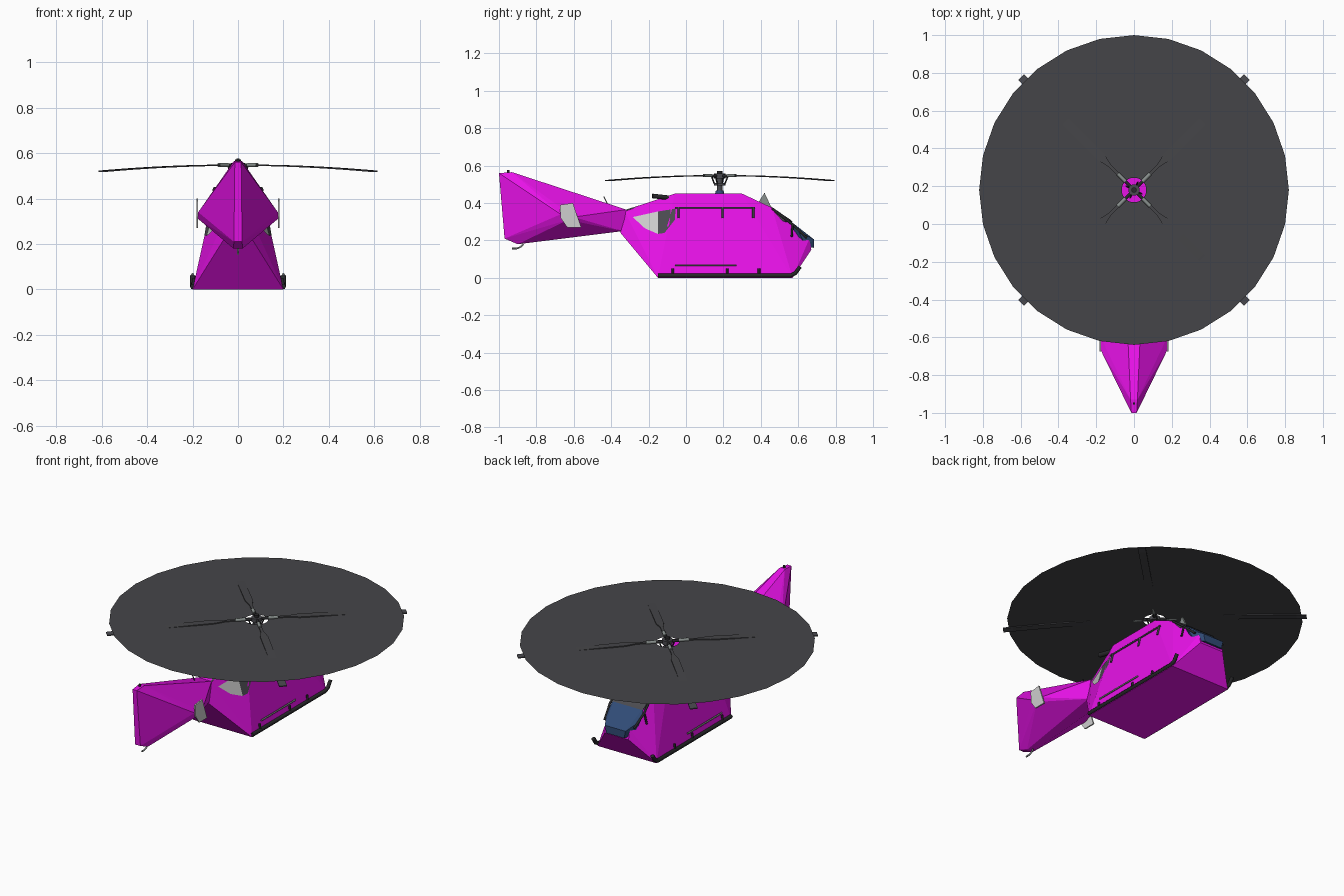
import bpy, bmesh
from math import sin, cos, pi, radians
from mathutils import Vector, Matrix
from mathutils.bvhtree import BVHTree

cube = bpy.data.objects.get("Cube")
if cube:
    bpy.data.objects.remove(cube)


def material(name, rgb):
    m = bpy.data.materials.new(name)
    m.use_nodes = True
    m.diffuse_color = (*rgb, 1)
    m.node_tree.nodes["Principled BSDF"].inputs["Base Color"].default_value = (*rgb, 1)
    return m


MAGENTA = material("magenta", (0.8, 0.006, 0.8))
ROTOR = material("rotor_charcoal", (0.06, 0.06, 0.066))
BLACK = material("black", (0.02, 0.02, 0.022))
DARK = material("dark_grey", (0.07, 0.07, 0.08))
GREY = material("grey", (0.25, 0.28, 0.27))
LIGHT = material("light_grey", (0.62, 0.62, 0.62))
BLUE = material("glass_blue", (0.03, 0.07, 0.18))


def finish(name, bm, *mats):
    mesh = bpy.data.meshes.new(name)
    bm.to_mesh(mesh)
    bm.free()
    for m in mats:
        mesh.materials.append(m)
    ob = bpy.data.objects.new(name, mesh)
    bpy.context.collection.objects.link(ob)
    return ob


def hull(name, half, mat):
    """Convex shell from points on one side, mirrored in x."""
    bm = bmesh.new()
    for x, y, z in half:
        for s in (1, -1):
            bm.verts.new((s * x, y, z))
    out = bmesh.ops.convex_hull(bm, input=bm.verts)
    bmesh.ops.delete(bm, geom=[v for v in out["geom_interior"] if isinstance(v, bmesh.types.BMVert)],
                     context="VERTS")
    bmesh.ops.dissolve_limit(bm, angle_limit=radians(1), verts=bm.verts, edges=bm.edges)
    bmesh.ops.recalc_face_normals(bm, faces=bm.faces)
    return finish(name, bm, mat)


def tube(name, pts, r, mat):
    cu = bpy.data.curves.new(name, "CURVE")
    cu.dimensions = "3D"
    cu.bevel_depth = r
    cu.bevel_resolution = 1
    cu.use_fill_caps = True
    sp = cu.splines.new("POLY")
    sp.points.add(len(pts) - 1)
    for p, co in zip(sp.points, pts):
        p.co = (*co, 1)
    cu.materials.append(mat)
    ob = bpy.data.objects.new(name, cu)
    bpy.context.collection.objects.link(ob)
    return ob


def cylinder(name, y, z0, z1, r, mat, r2=None):
    bm = bmesh.new()
    bmesh.ops.create_cone(bm, cap_ends=True, segments=16, radius1=r, radius2=r2 or r, depth=z1 - z0,
                          matrix=Matrix.Translation((0, y, (z0 + z1) / 2)))
    return finish(name, bm, mat)


def slab(name, yz, x, thick, mat):
    """Flat side-view outline given a thickness in x."""
    bm = bmesh.new()
    f = bm.faces.new([bm.verts.new((x - thick / 2, y, z)) for y, z in yz])
    ext = bmesh.ops.extrude_face_region(bm, geom=[f])
    bmesh.ops.translate(bm, vec=(thick, 0, 0),
                        verts=[v for v in ext["geom"] if isinstance(v, bmesh.types.BMVert)])
    bmesh.ops.recalc_face_normals(bm, faces=bm.faces)
    return finish(name, bm, mat)


# Faceted cabin and tail shells
cabin = hull("cabin", [(.2, -.15, 0), (.2, .57, 0), (.1, -.06, .45), (.1, .30, .45),
                       (.1, .46, .375), (.08, .66, .21), (.08, .67, .15),
                       (.035, -.33, .36), (.05, -.35, .24)], MAGENTA)
hull("tail", [(.014, -1, .56), (.018, -.93, .565), (.018, -.97, .21), (.02, -.9, .18),
              (.175, -.67, .34), (.176, -.6, .325), (.175, -.63, .31),
              (.045, -.32, .365), (.045, -.34, .25)], MAGENTA)

# Nose glazing and roof screen
hull("nose_glass", [(.1, .55, .31), (.115, .6, .25), (.07, .685, .205), (.06, .685, .16),
                    (.09, .64, .17), (.09, .6, .2)], BLUE)
hull("upper_screen", [(.09, .45, .385), (.105, .47, .36), (.11, .56, .31), (.1, .57, .3),
                      (.1, .5, .3)], DARK)
slab("wire_cutter", [(.385, .40), (.42, .455), (.455, .38)], 0, .012, GREY)

# Side plates that hug the cabin
bvh = BVHTree.FromObject(cabin, bpy.context.evaluated_depsgraph_get())


def side_x(y, z):
    hit = bvh.ray_cast(Vector((1, y, z)), Vector((-1, 0, 0)))[0]
    return hit.x if hit else 0.05


def plate(name, yz, mat):
    for s, side in ((1, "left"), (-1, "right")):
        bm = bmesh.new()
        ring = [bm.verts.new((s * (side_x(y, z) + .005), y, z)) for y, z in yz]
        bm.faces.new(ring if s > 0 else ring[::-1])
        finish(f"{name}_{side}", bm, mat)


plate("rear_panel", [(-.285, .325), (-.22, .265), (-.15, .235), (-.15, .355)], LIGHT)
plate("rear_vent", [(-.15, .355), (-.15, .235), (-.115, .24), (-.06, .31), (-.055, .37)], DARK)

# Parts repeated on both sides
for s, side in ((1, "left"), (-1, "right")):
    tube(f"skid_{side}", [(s * .2, -.15, .013), (s * .2, .56, .013), (s * .2, .585, .025),
                          (s * .2, .61, .06)], .012, BLACK)
    tube(f"step_bar_{side}", [(s * .2, -.06, .068), (s * .2, .27, .068)], .005, GREY)
    for y in (-.07, .22, .39):
        tube(f"skid_leg_{side}", [(s * .2, y, .01), (s * .195, y, .05)], .007, BLACK)
    x = s * (side_x(.15, .375) + .004)
    tube(f"door_rail_{side}", [(x, -.06, .375), (x, .37, .375)], .005, DARK)
    for y in (-.04, .195, .36):
        tube(f"rail_bracket_{side}", [(x, y, .375), (s * (side_x(y, .32) + .004), y, .32)], .006, DARK)
    tube(f"door_pillar_{side}", [(s * .105, .46, .372), (s * .116, .57, .285), (s * .1, .645, .215)],
         .007, BLACK)
    tube(f"door_post_{side}", [(s * .117, .57, .285), (s * .13, .565, .22)], .006, BLACK)
    tube(f"exhaust_{side}", [(s * .075, -.06, .425), (s * .1, -.18, .438)], .014, BLACK)
    tube(f"cowl_edge_{side}", [(s * .07, -.1, .43), (s * .04, -.32, .362)], .004, GREY)
    slab(f"tail_end_plate_{side}", [(-.675, .39), (-.605, .4), (-.56, .27), (-.635, .27), (-.67, .32)],
         s * .179, .008, LIGHT)

# Tail guard, antenna and beacon
tube("tail_guard", [(0, -.87, .18), (0, -.885, .165), (0, -.905, .157), (0, -.93, .157)], .005, GREY)
tube("antenna", [(0, -.44, .435), (0, -.42, .395)], .003, BLACK)
tube("tail_beacon", [(0, -.95, .56), (0, -.95, .577)], .007, BLACK)

# Rotor mast and hub
HUB_Y = 0.18
cylinder("mast_base", HUB_Y, .445, .468, .026, BLUE, .02)
cylinder("mast", HUB_Y, .46, .55, .014, DARK)
cylinder("swash_plate", HUB_Y, .495, .507, .03, DARK)
cylinder("hub", HUB_Y, .532, .557, .03, DARK)
cylinder("hub_cap", HUB_Y, .557, .572, .014, BLACK)

# Rotor sweep disc with an open centre
bm = bmesh.new()
N = 28
rings = [[bm.verts.new((r * sin(2 * pi * i / N), HUB_Y + r * cos(2 * pi * i / N), .54))
          for i in range(N)] for r in (.065, .82)]
for i in range(N):
    j = (i + 1) % N
    bm.faces.new((rings[0][i], rings[0][j], rings[1][j], rings[1][i])).normal_flip()
bmesh.ops.recalc_face_normals(bm, faces=bm.faces)
finish("rotor_disc", bm, ROTOR)

# Four drooping blades, with grips and pitch links
for k in range(4):
    spin = Matrix.Translation((0, HUB_Y, 0)) @ Matrix.Rotation(pi / 4 + k * pi / 2, 4, "Z")
    bm = bmesh.new()
    rows = []
    for r in (.08, .18, .24, .35, .5, .65, .79, .845):
        w = .008 if r < .2 else .022
        z = .547 - .027 * (r / .845) ** 2
        rows.append([bm.verts.new((r, e * w, z)) for e in (-1, 1)])
    for a, b in zip(rows, rows[1:]):
        bm.faces.new((a[0], b[0], b[1], a[1]))
    bm.faces.ensure_lookup_table()
    bm.faces[-1].material_index = 1
    blade = finish("rotor_blade", bm, ROTOR, DARK)
    blade.matrix_world = spin
    mod = blade.modifiers.new("thickness", "SOLIDIFY")
    mod.thickness = .006
    mod.offset = 0
    tube("blade_grip", [(.065, 0, .547), (.12, 0, .547)], .01, GREY).matrix_world = spin
    tube("hub_arm", [(.02, 0, .545), (.07, 0, .546)], .009, BLACK).matrix_world = spin
    tube("pitch_link", [(.028, .01, .5), (.045, .015, .54)], .004, BLACK).matrix_world = spin
